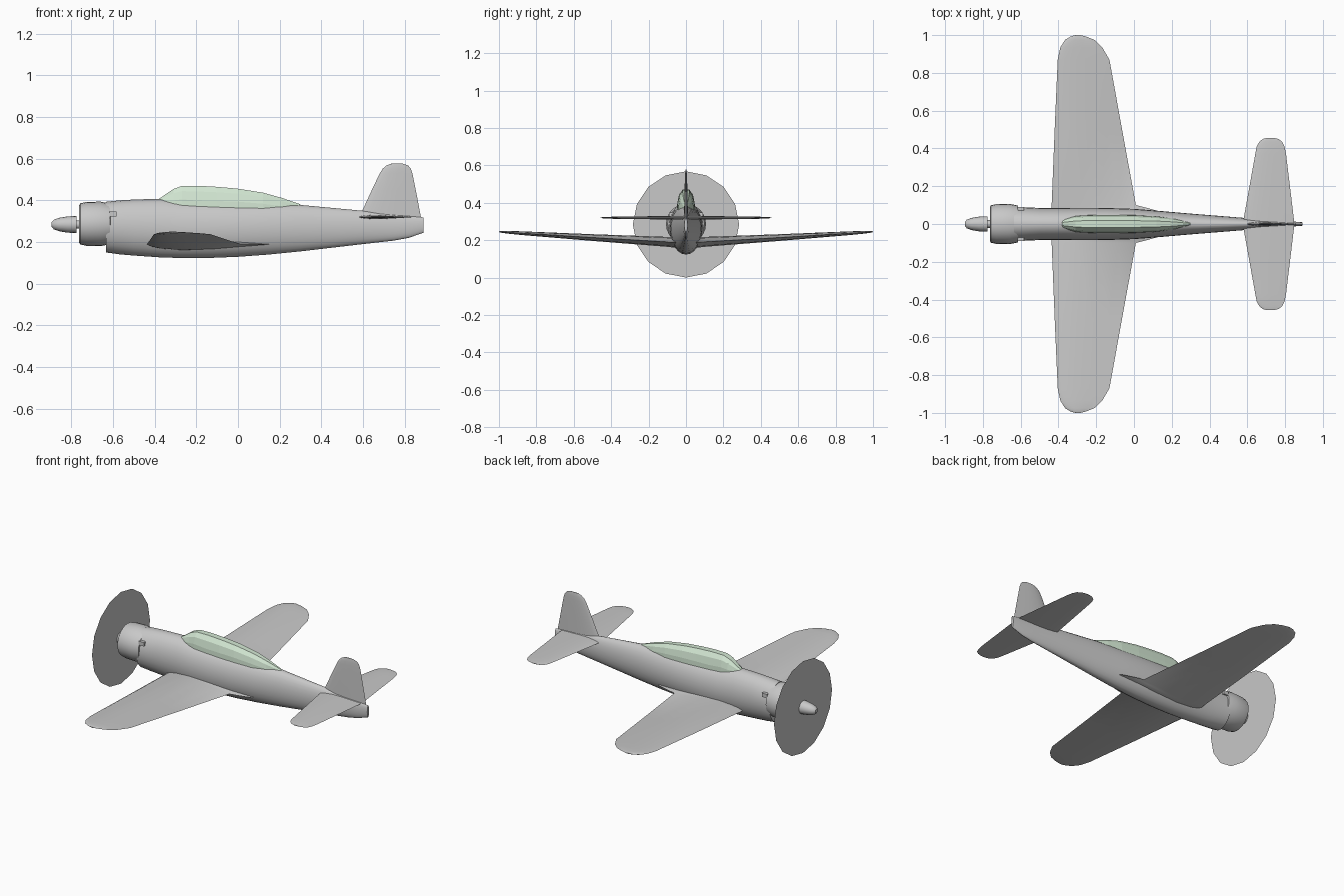
import bpy, bmesh, math


def material(name, rgb):
    m = bpy.data.materials.new(name)
    m.diffuse_color = (*rgb, 1)
    return m


GREY = material("airframe grey", (0.58, 0.58, 0.58))
GLASS = material("pale green glass", (0.65, 0.8, 0.65))


def loft(name, rings, mat, smooth=40, mirror=False):
    """Skin a list of equal-length closed rings and cap both ends."""
    bm = bmesh.new()
    vs = [[bm.verts.new(p) for p in r] for r in rings]
    n = len(rings[0])
    for a, b in zip(vs, vs[1:]):
        for i in range(n):
            bm.faces.new((a[i], a[(i + 1) % n], b[(i + 1) % n], b[i]))
    bm.faces.new(vs[0])
    bm.faces.new(vs[-1])
    bmesh.ops.recalc_face_normals(bm, faces=bm.faces)
    me = bpy.data.meshes.new(name)
    bm.to_mesh(me)
    bm.free()
    me.materials.append(mat)
    ob = bpy.data.objects.new(name, me)
    bpy.context.collection.objects.link(ob)
    if mirror:
        ob.modifiers.new("mirror", "MIRROR").use_axis = (False, True, False)
    if smooth:
        bpy.ops.object.select_all(action="DESELECT")
        ob.select_set(True)
        bpy.context.view_layer.objects.active = ob
        bpy.ops.object.shade_smooth_by_angle(angle=math.radians(smooth))
    return ob


def oval(x, z, ry, rz, n=24):
    return [(x, ry * math.sin(2 * math.pi * i / n), z + rz * math.cos(2 * math.pi * i / n))
            for i in range(n)]


def lathe(name, profile, z, mat, n=24):
    return loft(name, [oval(x, z, r, r, n) for x, r in profile], mat)


# Aerofoil outline: chord fraction, thickness fraction
HALF = [(0.04, 0.2), (0.12, 0.37), (0.3, 0.5), (0.55, 0.4), (0.8, 0.18)]
FOIL = [(0, 0)] + HALF + [(1, 0)] + [(c, -t) for c, t in reversed(HALF)]


def foil(lead, trail, thick):
    return [(lead + (trail - lead) * c, thick * t) for c, t in FOIL]


AXIS = 0.284  # engine centre height

# Fuselage: x, bottom, top, half width
body = [(-0.635, 0.15, 0.393, 0.092), (-0.57, 0.141, 0.4, 0.088), (-0.5, 0.135, 0.404, 0.085),
        (-0.37, 0.126, 0.408, 0.085), (-0.27, 0.123, 0.398, 0.086), (-0.15, 0.123, 0.394, 0.085),
        (0, 0.129, 0.39, 0.08), (0.15, 0.14, 0.384, 0.068), (0.3, 0.155, 0.378, 0.055),
        (0.6, 0.19, 0.35, 0.031), (0.75, 0.207, 0.335, 0.02), (0.82, 0.22, 0.326, 0.015),
        (0.892, 0.245, 0.318, 0.009)]
loft("fuselage", [oval(x, (a + b) / 2, w, (b - a) / 2) for x, a, b, w in body], GREY)

# Engine cowl with rounded lip and recessed front
lathe("engine_cowl", [(-0.74, 0.02), (-0.742, 0.075), (-0.755, 0.082), (-0.763, 0.09),
                      (-0.757, 0.099), (-0.73, 0.105), (-0.66, 0.107), (-0.615, 0.098),
                      (-0.61, 0.07)], AXIS + 0.003, GREY)

# Spinner and propeller shaft
lathe("spinner", [(-0.895, 0.012), (-0.885, 0.023), (-0.86, 0.032), (-0.82, 0.039),
                  (-0.776, 0.041)], AXIS, GREY, 16)
lathe("propeller_shaft", [(-0.777, 0.02), (-0.735, 0.02)], AXIS, GREY, 12)

# Spinning propeller disc
bpy.ops.mesh.primitive_circle_add(vertices=16, radius=AXIS, fill_type="NGON",
                                  location=(-0.802, 0, AXIS), rotation=(0, math.pi / 2, 0))
disc = bpy.context.object
disc.name = "propeller_disc"
disc.data.materials.append(GREY)

# Wings with root fillet: y, leading x, trailing x, height, thickness
wing = [(0.03, -0.44, 0.18, 0.189, 0.055), (0.065, -0.438, 0.14, 0.189, 0.055),
        (0.085, -0.437, 0.07, 0.19, 0.055), (0.1, -0.436, 0.01, 0.191, 0.053),
        (0.5, -0.42, -0.063, 0.214, 0.036), (0.87, -0.404, -0.13, 0.237, 0.02),
        (0.935, -0.39, -0.168, 0.241, 0.016), (0.975, -0.365, -0.21, 0.244, 0.012),
        (0.993, -0.335, -0.255, 0.245, 0.008), (1.0, -0.31, -0.285, 0.245, 0.004)]
loft("wings", [[(x, y, z + t) for x, t in foil(a, b, th)] for y, a, b, z, th in wing],
     GREY, 50, True)

# Tailplane: y, leading x, trailing x, thickness
tail = [(0.0, 0.577, 0.848, 0.02), (0.03, 0.581, 0.846, 0.02), (0.37, 0.642, 0.805, 0.012),
        (0.41, 0.65, 0.797, 0.01), (0.435, 0.663, 0.785, 0.007), (0.45, 0.682, 0.765, 0.005),
        (0.456, 0.702, 0.742, 0.003)]
loft("tailplane", [[(x, y, 0.32 + t) for x, t in foil(a, b, th)] for y, a, b, th in tail],
     GREY, 50, True)

# Fin and rudder: z, leading x, trailing x, thickness
fin = [(0.29, 0.57, 0.884, 0.022), (0.35, 0.597, 0.873, 0.02), (0.45, 0.643, 0.854, 0.016),
       (0.53, 0.681, 0.838, 0.012), (0.553, 0.696, 0.83, 0.01), (0.568, 0.714, 0.817, 0.007),
       (0.577, 0.738, 0.79, 0.004)]
loft("fin", [[(x, t, z) for x, t in foil(a, b, th)] for z, a, b, th in fin], GREY, 50)

# Faceted canopy: x, base, top, half width
canopy = [(-0.38, 0.385, 0.407, 0.022), (-0.31, 0.37, 0.455, 0.042), (-0.27, 0.37, 0.469, 0.046),
          (-0.19, 0.36, 0.47, 0.048), (-0.1, 0.36, 0.465, 0.048), (0, 0.36, 0.456, 0.047),
          (0.12, 0.355, 0.437, 0.041), (0.21, 0.35, 0.412, 0.029), (0.3, 0.35, 0.381, 0.008)]


def hood(x, a, b, w):
    right = [(w, a), (w * 0.97, a + (b - a) * 0.35), (w * 0.78, a + (b - a) * 0.75), (w * 0.38, b)]
    return [(x, y, z) for y, z in right] + [(x, -y, z) for y, z in reversed(right)]


loft("canopy", [hood(*s) for s in canopy], GLASS, 0)

# Exhaust stubs behind the cowl
for side in (1, -1):
    bpy.ops.mesh.primitive_cube_add(size=1, location=(-0.6, side * 0.08, 0.335))
    stub = bpy.context.object
    stub.name = "exhaust_stub"
    stub.scale = (0.035, 0.02, 0.024)
    stub.data.materials.append(GREY)
